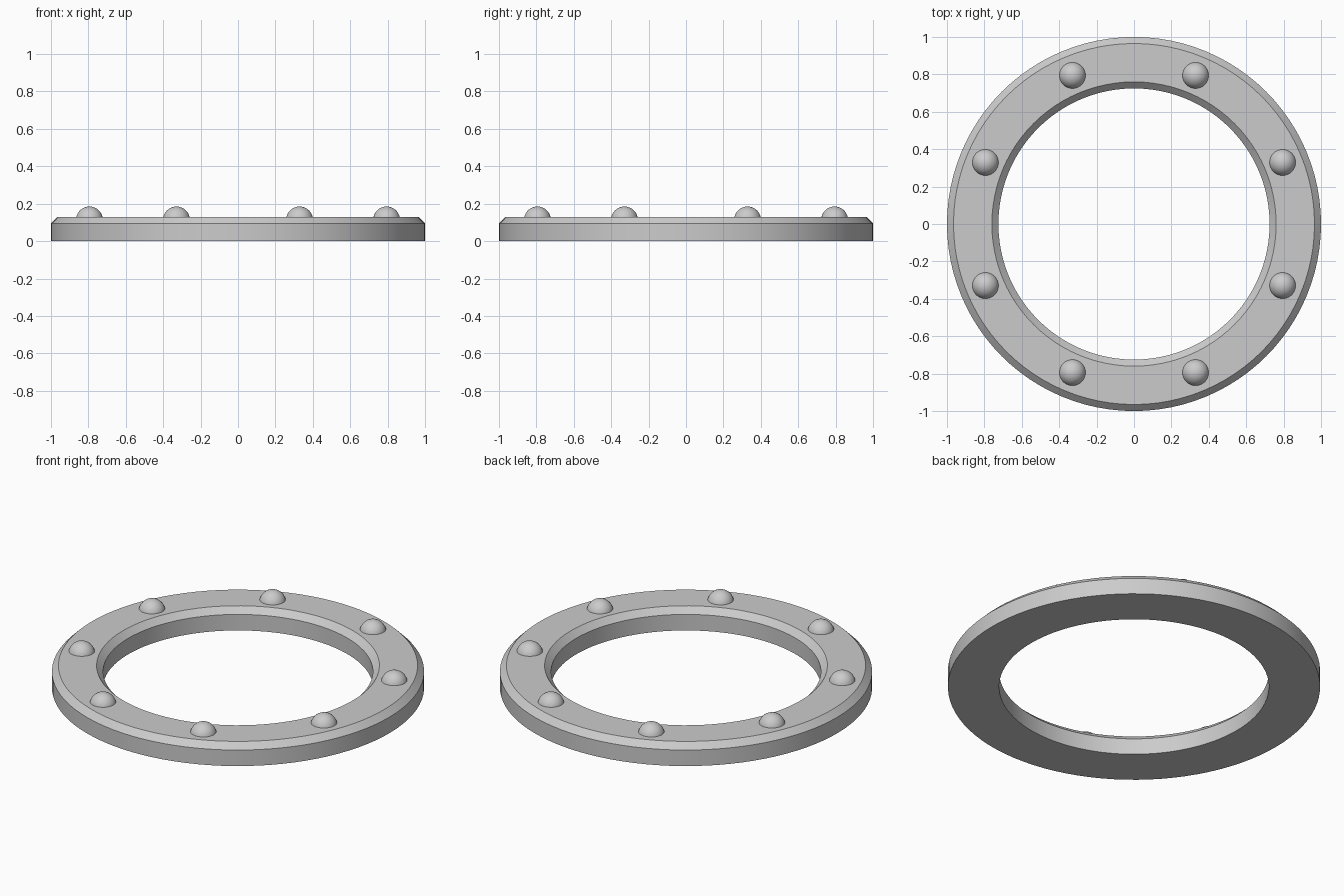
import bpy, bmesh, math
from mathutils import Matrix, Vector

if "Cube" in bpy.data.objects:
    bpy.data.objects.remove(bpy.data.objects["Cube"], do_unlink=True)

# Single grey metal colour
grey = bpy.data.materials.new("grey_metal")
grey.use_nodes = True
colour = (0.6, 0.6, 0.6, 1)
grey.diffuse_color = colour
grey.node_tree.nodes["Principled BSDF"].inputs["Base Color"].default_value = colour

OUTER, INNER, HEIGHT, CHAMFER = 1.0, 0.725, 0.13, 0.035
RIVETS, RIVET_RADIUS, RIVET_CIRCLE, RIVET_Z = 8, 0.072, 0.86, 0.113


def make_object(name, bm):
    bmesh.ops.recalc_face_normals(bm, faces=bm.faces)
    mesh = bpy.data.meshes.new(name)
    bm.to_mesh(mesh)
    bm.free()
    mesh.materials.append(grey)
    obj = bpy.data.objects.new(name, mesh)
    bpy.context.collection.objects.link(obj)
    bpy.ops.object.select_all(action="DESELECT")
    obj.select_set(True)
    bpy.context.view_layer.objects.active = obj
    bpy.ops.object.shade_smooth_by_angle(angle=math.radians(30))
    return obj


# Flat ring with chamfered top rims, spun from its cross-section
bm = bmesh.new()
shoulder = HEIGHT - CHAMFER
profile = [(INNER, 0), (OUTER, 0), (OUTER, shoulder), (OUTER - CHAMFER, HEIGHT),
           (INNER + CHAMFER, HEIGHT), (INNER, shoulder)]
verts = [bm.verts.new((r, 0, z)) for r, z in profile]
edges = [bm.edges.new((v, verts[i - 1])) for i, v in enumerate(verts)]
bmesh.ops.spin(bm, geom=verts + edges, cent=(0, 0, 0), axis=(0, 0, 1),
               angle=math.tau, steps=96, use_merge=True)
bmesh.ops.remove_doubles(bm, verts=bm.verts, dist=0.0001)
make_object("ring", bm)

# Domed rivets evenly spaced around the top face
for i in range(RIVETS):
    angle = math.tau * (i + 0.5) / RIVETS
    centre = Vector((RIVET_CIRCLE * math.cos(angle), RIVET_CIRCLE * math.sin(angle), RIVET_Z))
    bm = bmesh.new()
    bmesh.ops.create_uvsphere(bm, u_segments=32, v_segments=16, radius=RIVET_RADIUS,
                              matrix=Matrix.Translation(centre))
    make_object(f"rivet_{i + 1}", bm)
